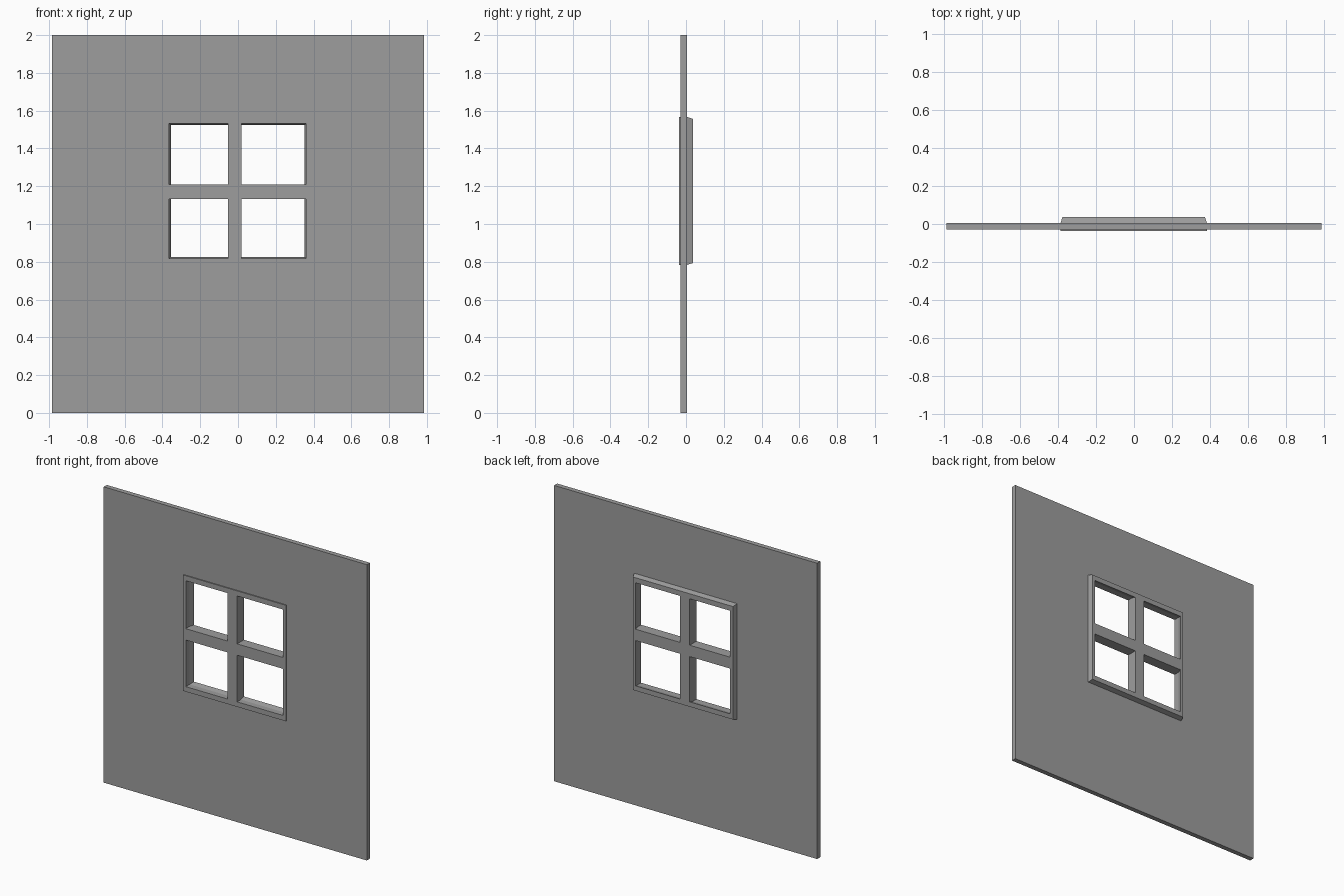
import bpy
import bmesh

if "Cube" in bpy.data.objects:
    bpy.data.objects.remove(bpy.data.objects["Cube"])

grey = bpy.data.materials.new("plain grey")
grey.diffuse_color = (0.34, 0.34, 0.34, 1)
grey.use_nodes = True
grey.node_tree.nodes["Principled BSDF"].inputs["Base Color"].default_value = grey.diffuse_color


def pierced_panel(name, layers, holes):
    """Solid panel from layers (y, xs, zs), front to back, leaving out the hole cells."""
    bm = bmesh.new()
    grids = [[[bm.verts.new((x, y, z)) for z in zs] for x in xs] for y, xs, zs in layers]
    nx, nz = len(layers[0][1]) - 1, len(layers[0][2]) - 1

    def solid(i, j):
        return 0 <= i < nx and 0 <= j < nz and (i, j) not in holes

    for i in range(nx):
        for j in range(nz):
            if not solid(i, j):
                continue
            ring = [(i, j), (i + 1, j), (i + 1, j + 1), (i, j + 1)]
            bm.faces.new([grids[0][a][b] for a, b in ring])
            bm.faces.new([grids[-1][a][b] for a, b in reversed(ring)])
            # side walls wherever the neighbouring cell is empty
            for k, (di, dj) in enumerate([(0, -1), (1, 0), (0, 1), (-1, 0)]):
                if solid(i + di, j + dj):
                    continue
                (a, b), (c, d) = ring[k], ring[(k + 1) % 4]
                for g, h in zip(grids, grids[1:]):
                    bm.faces.new([g[a][b], h[a][b], h[c][d], g[c][d]])
    bmesh.ops.recalc_face_normals(bm, faces=bm.faces)
    # merge coplanar grid cells
    bmesh.ops.dissolve_limit(bm, angle_limit=0.01, verts=bm.verts, edges=bm.edges)
    bmesh.ops.triangulate(bm, faces=[f for f in bm.faces if len(f.verts) > 4])
    mesh = bpy.data.meshes.new(name)
    bm.to_mesh(mesh)
    bm.free()
    mesh.materials.append(grey)
    ob = bpy.data.objects.new(name, mesh)
    bpy.context.collection.objects.link(ob)
    return ob


# Wall sheet with the window opening
wx, wz = [-0.984, -0.386, 0.383, 0.984], [0, 0.783, 1.567, 2.0]
pierced_panel("wall", [(-0.029, wx, wz), (0.004, wx, wz)], {(1, 1)})

# Four-pane window frame, tapering slightly towards the back
fx = [-0.386, -0.365, -0.053, 0.019, 0.361, 0.383]
fz = [0.783, 0.817, 1.132, 1.209, 1.533, 1.567]
bx = [-0.376, -0.355, -0.053, 0.019, 0.351, 0.373]
bz = [0.793, 0.826, 1.132, 1.209, 1.523, 1.557]
panes = {(i, j) for i in (1, 3) for j in (1, 3)}
pierced_panel("window_frame", [(-0.036, fx, fz), (0.004, fx, fz), (0.036, bx, bz)], panes)
